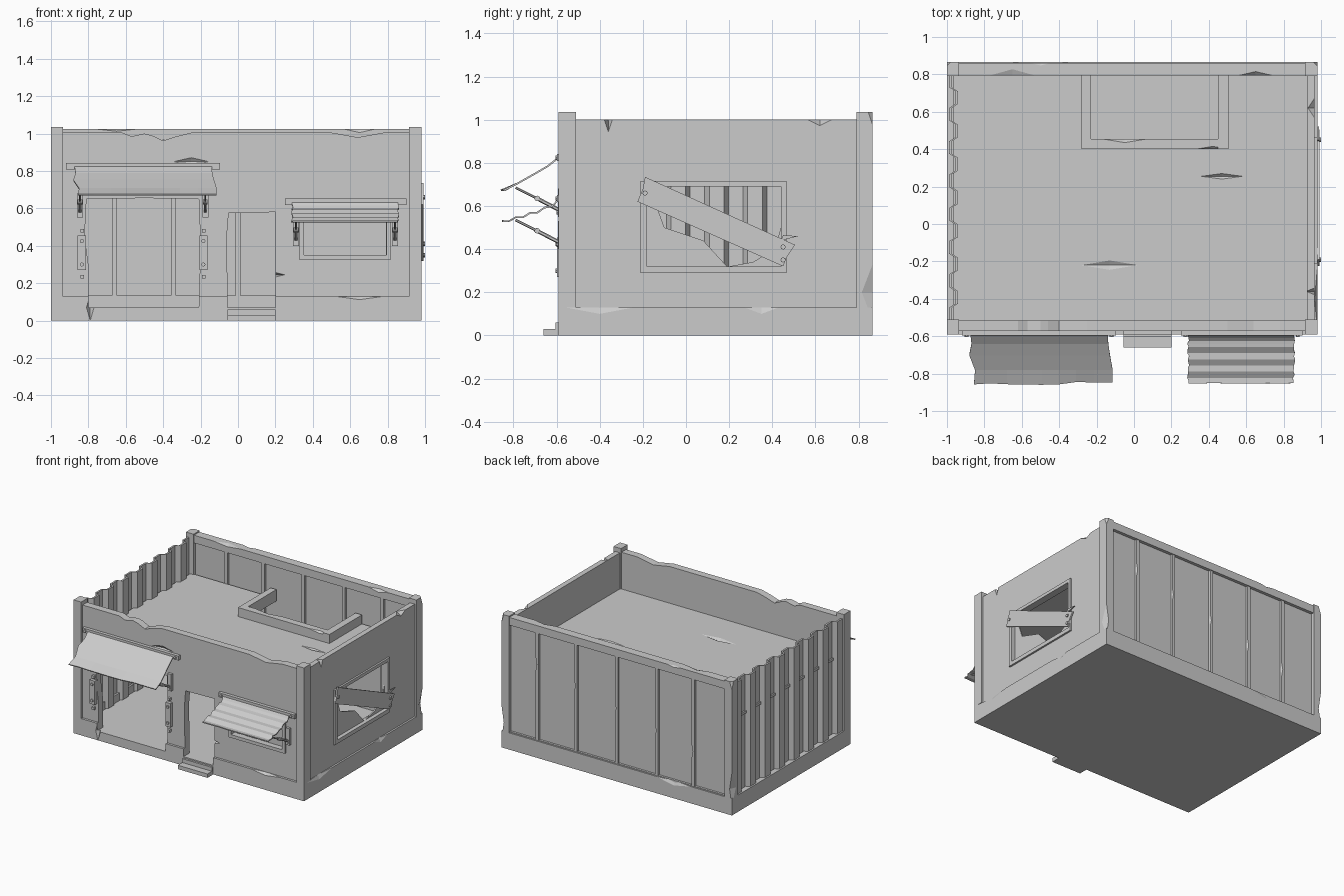
import bpy, bmesh, math, random
from mathutils import Vector

random.seed(4)
if "Cube" in bpy.data.objects:
    bpy.data.objects.remove(bpy.data.objects["Cube"])

grey = bpy.data.materials.new("plain grey")
grey.use_nodes = True
grey.diffuse_color = (0.6, 0.6, 0.6, 1)
grey.node_tree.nodes["Principled BSDF"].inputs["Base Color"].default_value = (0.6, 0.6, 0.6, 1)


def finish(name, bm):
    bmesh.ops.recalc_face_normals(bm, faces=bm.faces)
    mesh = bpy.data.meshes.new(name)
    bm.to_mesh(mesh)
    bm.free()
    mesh.materials.append(grey)
    ob = bpy.data.objects.new(name, mesh)
    bpy.context.collection.objects.link(ob)
    return ob


def prism(name, pts, axis, lo, hi):
    """Extrude a 2D outline along an axis."""
    place = {"x": lambda a, b, t: (t, a, b), "y": lambda a, b, t: (a, t, b),
             "z": lambda a, b, t: (a, b, t)}[axis]
    bm = bmesh.new()
    face = bm.faces.new([bm.verts.new(place(a, b, lo)) for a, b in pts])
    ext = bmesh.ops.extrude_face_region(bm, geom=[face])
    verts = [v for v in ext["geom"] if isinstance(v, bmesh.types.BMVert)]
    bmesh.ops.translate(bm, verts=verts, vec=Vector(place(0, 0, hi - lo)))
    bmesh.ops.holes_fill(bm, edges=bm.edges)
    return finish(name, bm)


def box(name, x, y, z):
    return prism(name, [(x[0], y[0]), (x[1], y[0]), (x[1], y[1]), (x[0], y[1])], "z", *z)


def rod(name, a, b, r, sides=6):
    a, b = Vector(a), Vector(b)
    bm = bmesh.new()
    bmesh.ops.create_cone(bm, cap_ends=True, segments=sides, radius1=r, radius2=r, depth=(b - a).length)
    ob = finish(name, bm)
    ob.rotation_euler = (b - a).to_track_quat("Z", "Y").to_euler()
    ob.location = (a + b) / 2
    return ob


def chip(loc, size):
    """Diamond cutter that knocks a sliver out of an edge or surface."""
    bm = bmesh.new()
    corners = [bm.verts.new(Vector((i == 0, i == 1, i == 2)) * s) for i in range(3) for s in (1, -1)]
    bmesh.ops.convex_hull(bm, input=corners)
    ob = finish("chip", bm)
    ob.location, ob.scale = loc, size
    return ob


def cut(ob, cutters):
    """Subtract the cutters, then delete them."""
    for c in cutters:
        mod = ob.modifiers.new("cut", "BOOLEAN")
        mod.object, mod.solver = c, "EXACT"
    bpy.context.view_layer.update()
    deps = bpy.context.evaluated_depsgraph_get()
    mesh = bpy.data.meshes.new_from_object(ob.evaluated_get(deps))
    ob.modifiers.clear()
    ob.data = mesh
    for c in cutters:
        bpy.data.objects.remove(c)


def sheet(name, x0, x1, profile, ragged, cols=9):
    """Thin awning sheet following a (y, z) profile, with ragged edges."""
    bm = bmesh.new()
    rows = []
    for j, (y, z) in enumerate(profile):
        row = []
        for i in range(cols):
            x, dy = x0 + (x1 - x0) * i / (cols - 1), 0
            if i in (0, cols - 1):
                x += random.uniform(-ragged, ragged)
            if j == len(profile) - 1:
                dy = random.uniform(0, ragged)
            row.append(bm.verts.new((x, y + dy, z)))
        rows.append(row)
    for r, s in zip(rows, rows[1:]):
        for i in range(cols - 1):
            bm.faces.new((r[i], r[i + 1], s[i + 1], s[i]))
    ob = finish(name, bm)
    mod = ob.modifiers.new("thickness", "SOLIDIFY")
    mod.thickness, mod.offset = 0.008, 0


def openings():
    garage = prism("garage_cut", [(-.8, .07), (-.21, .07), (-.2, .4), (-.21, .65), (-.5, .655), (-.81, .65),
                                  (-.82, .45), (-.8, .3)], "y", -.7, -.45)
    door = prism("door_cut", [(-.055, .07), (.2, .07), (.2, .58), (-.05, .575), (-.06, .45)], "y", -.7, -.45)
    return [garage, door]


# Foundation with sunken floor
base = box("foundation", (-1, .98), (-.59, .865), (0, .13))
cut(base, [box("pit", (-.96, .925), (-.515, .8), (.07, .3))] + openings() +
    [chip((.65, -.59, .13), (.13, .02, .018)), chip((.98, -.4, .13), (.015, .16, .03)),
     chip((.98, .35, .13), (.015, .08, .03)), chip((-.5, .865, .13), (.15, .015, .03)),
     chip((-.79, -.59, .07), (.02, .03, .07))])
box("door_step", (-.055, .2), (-.66, -.58), (0, .03))
box("door_upper_step", (-.055, .2), (-.605, -.58), (.03, .06))

# Corner posts
for name, x, y, worn in (("front_right", (-1, -.935), (-.59, -.51), False), ("front_left", (.915, .98), (-.59, -.51), False),
                         ("back_right", (-1, -.935), (.79, .865), True), ("back_left", (.915, .98), (.79, .865), True)):
    post = box(name + "_post", x, y, (.13, 1.035))
    if worn:
        cx = x[0] if x[0] < 0 else x[1]
        cut(post, [chip((cx, y[1], .2), (.02, .05, .13)), chip((cx, y[1], 1.035), (.02, .02, .06))])

# Front wall with broken top edge
front = prism("front_wall", [(-.94, .12), (.92, .12), (.92, 1.005), (.78, 1.005), (.64, .98), (.5, 1.005),
                             (-.25, 1.005), (-.33, .985), (-.4, .962), (-.46, .99), (-.5, 1), (-.57, .985),
                             (-.62, 1.005), (-.94, 1.005)], "y", -.572, -.515)
cut(front, openings() + [box("window_recess", (.35, .79), (-.7, -.545), (.35, .6)),
                         chip((-.25, -.575, .85), (.11, .02, .025)), chip((.2, -.572, .245), (.05, .02, .012))])

# Left side wall with broken window
side = box("left_wall", (.925, .966), (-.52, .8), (.12, 1.0))
cut(side, [box("window_hole", (.8, 1.1), (-.18, .44), (.32, .69)),
           chip((.97, -.36, 1), (.05, .02, .06)), chip((.97, .62, 1), (.04, .06, .03))])
for name, y, z in (("lower", (-.21, .465), (.29, .32)), ("upper", (-.21, .465), (.69, .715)),
                   ("front", (-.21, -.18), (.32, .69)), ("rear", (.44, .465), (.32, .69))):
    box(name + "_side_window_frame", (.95, .98), y, z)
prism("large_pane_shard", [(-.18, .32), (.19, .32), (.08, .44), (-.1, .5), (-.14, .61), (-.18, .66)], "x", .94, .95)
prism("small_pane_shard", [(.2, .32), (.44, .32), (.44, .5), (.41, .4), (.31, .34)], "x", .94, .95)
prism("nailed_board", [(-.225, .62), (.45, .32), (.465, .36), (.505, .42), (-.19, .735), (-.2, .68)], "x", .98, .992)
prism("board_splinter", [(.44, .44), (.52, .46), (.45, .465)], "x", .98, .99)
for y, z in ((-.19, .66), (.45, .41), (.45, .35)):
    rod("board_bolt", (.985, y, z), (1.0, y, z), .012, 8)

# Back wall: recessed panel, studs and beams
box("back_panel", (-.94, .92), (.815, .838), (.07, 1.0))
beam = box("back_top_beam", (-.94, .92), (.795, .862), (.965, 1.025))
cut(beam, [chip((-.5, .87, 1.03), (.12, .03, .02)), chip((.65, .79, 1.03), (.13, .03, .03)),
           chip((-.65, .79, 1.03), (.18, .05, .02))])
box("back_bottom_beam", (-.94, .92), (.8, .855), (.12, .135))
for i, x in enumerate((-.66, -.345, 0, .35, .68)):
    stud = box("back_stud", (x - .013, x + .013), (.797, .855), (.13, .98))
    cut(stud, [chip((x + .015, .855, .4 + .08 * i), (.012, .02, .06))])

# Corrugated wall
wave = []
pitch, start = .178, -.515
for p in range(7):
    for f, x in ((0, -.988), (.38, -.988), (.5, -.955), (.88, -.955)):
        wave.append((x, start + pitch * (p + f)))
wave += [(-.988, start + pitch * 7), (-.988, .795)]
prism("corrugated_wall", wave + [(x + .014, y) for x, y in reversed(wave)], "z", .075, 1.0)

# Roof deck with hatch opening and cracks
roof = box("roof_deck", (-.965, .93), (-.52, .8), (.7, .72))
cut(roof, [box("hatch_cut", (-.23, .45), (.455, .83), (.5, .9)),
           chip((.47, .255, .72), (.11, .015, .015)), chip((-.13, -.22, .72), (.15, .025, .015))])
for x in ((-.28, -.23), (.45, .505)):
    box("hatch_side_curb", x, (.4, .8), (.7, .79))
curb = box("hatch_front_curb", (-.23, .45), (.4, .455), (.7, .79))
cut(curb, [chip((-.05, .455, .79), (.12, .02, .02)), chip((.42, .4, .79), (.09, .015, .015))])

# Front window frame
for name, x, z in (("lower", (.33, .815), (.325, .35)), ("upper", (.33, .815), (.58, .605)),
                   ("right", (.33, .352), (.35, .58)), ("left", (.793, .815), (.35, .58))):
    box(name + "_front_window_frame", x, (-.59, -.545), z)

# Awnings, mounting rails and struts
sheet("garage_awning", -.865, -.125, [(-.59, .825), (-.64, .785), (-.7, .75), (-.78, .705), (-.86, .672)], .018)
ripple = []
steps = 16
for i in range(steps + 1):
    t = i / steps
    ripple.append((-.59 - .265 * t, .63 - .105 * t ** .65 + .005 * math.cos(i * math.pi / 2)))
sheet("window_awning", .29, .855, ripple, .006)

for x0, x1, z, arms, low in ((-.92, -.095, .825, (-.845, -.175), .57), (.25, .9, .635, (.31, .84), .42)):
    box("awning_rail", (x0, x1), (-.597, -.57), (z - .017, z + .017))
    for x in (x0 + .025, x1 - .025):
        rod("rail_bolt", (x, -.605, z), (x, -.58, z), .01, 8)
    for x in arms:
        box("strut_plate", (x - .016, x + .016), (-.593, -.57), (low - .02, low + .11))
        rod("strut", (x, -.585, low + .01), (x, -.7, low + .07), .009)
        rod("strut_tip", (x, -.69, low + .065), (x, -.79, low + .115), .006)
        rod("strut_joint", (x - .013, -.69, low + .065), (x + .013, -.69, low + .065), .013, 8)
        rod("plate_bolt", (x, -.6, low), (x, -.58, low), .009, 8)

# Garage guide plates with bolts
for x in (-.835, -.185):
    box("guide_plate", (x - .022, x + .022), (-.597, -.565), (.27, .455))
    for z in (.3, .425):
        rod("guide_bolt", (x, -.606, z), (x, -.58, z), .011, 8)
    for z in (.225, .47):
        box("guide_clip", (x - .008, x + .012), (-.592, -.565), (z, z + .02))
